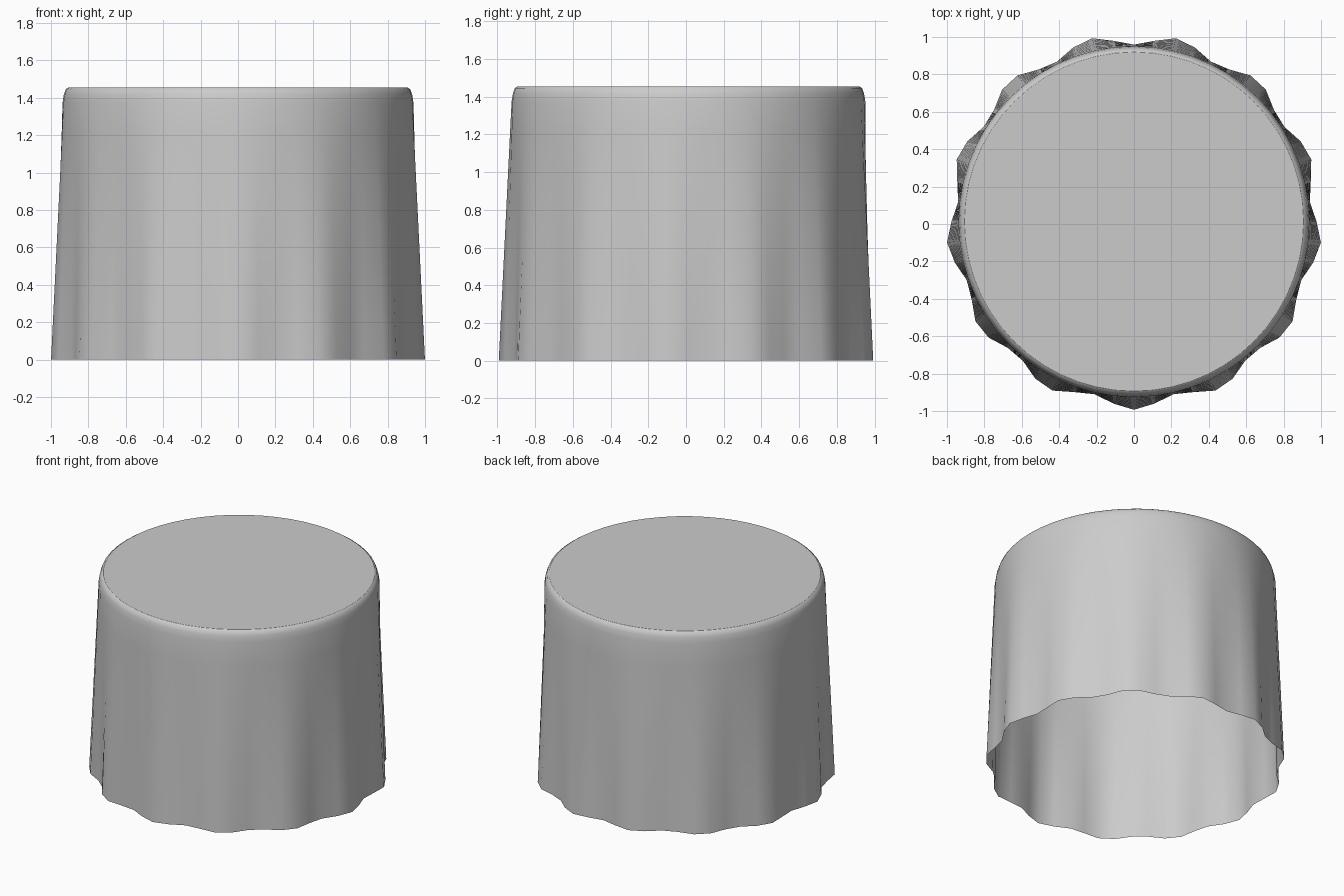
import bpy, bmesh
from math import sin, cos, pi

if "Cube" in bpy.data.objects:
    bpy.data.objects.remove(bpy.data.objects["Cube"])

SEGMENTS, FOLDS = 56, 13
TOP_Z, HEM_Z = 1.455, 0.0
SHOULDER_R, SHOULDER_Z = 0.938, 1.375

# Rounded table edge, then straight drop to the hem: (radius, z, fold depth)
profile = [(0.906, TOP_Z, 0), (0.921, 1.445, 0), (0.931, 1.418, 0), (SHOULDER_R, SHOULDER_Z, 0)]
ROWS = 8
for i in range(1, ROWS + 1):
    t = i / ROWS
    profile.append((SHOULDER_R + (0.976 - SHOULDER_R) * t,
                    SHOULDER_Z + (HEM_Z - SHOULDER_Z) * t, 0.030 * t))

bm = bmesh.new()
rings = []
for radius, z, depth in profile:
    ring = []
    for k in range(SEGMENTS):
        a = 2 * pi * k / SEGMENTS
        r = radius + depth * cos(FOLDS * a)
        # first fold crest faces the front (-y)
        ring.append(bm.verts.new((r * sin(a), -r * cos(a), z)))
    rings.append(ring)

# Draped side
for upper, lower in zip(rings, rings[1:]):
    for k in range(SEGMENTS):
        n = (k + 1) % SEGMENTS
        bm.faces.new((upper[k], lower[k], lower[n], upper[n])).smooth = True

# Flat top with a crisp rim
top = bm.faces.new(rings[0])
for e in top.edges:
    e.smooth = False

# Centre on the hem outline
ys = [v.co.y for v in bm.verts]
bmesh.ops.translate(bm, verts=bm.verts, vec=(0, -(min(ys) + max(ys)) / 2, 0))

mesh = bpy.data.meshes.new("tablecloth")
bm.to_mesh(mesh)
bm.free()
bpy.context.collection.objects.link(bpy.data.objects.new("tablecloth", mesh))
